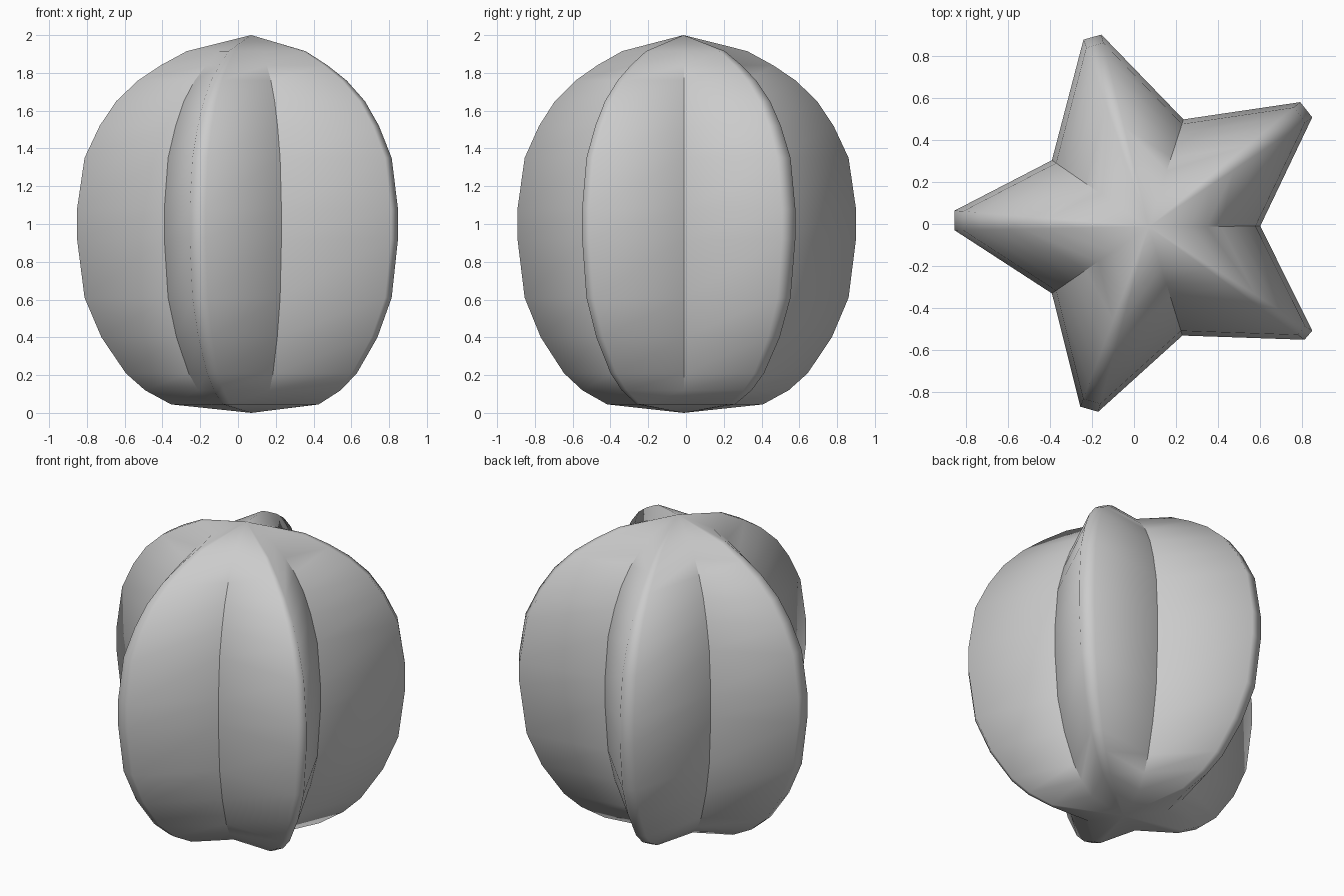
import bpy
import bmesh

cube = bpy.data.objects.get("Cube")
if cube:
    bpy.data.objects.remove(cube, do_unlink=True)

# Single grey skin colour
skin = bpy.data.materials.new("plain_grey")
skin.use_nodes = True
colour = (0.6, 0.6, 0.6, 1)
skin.diffuse_color = colour
skin.node_tree.nodes["Principled BSDF"].inputs["Base Color"].default_value = colour

# Star cross-section at the widest height: valley, then the two corners of a rib tip
axis_x, axis_y = 0.07, -0.013
star = [
    (0.6, -0.01), (0.847, 0.507), (0.79, 0.579),
    (0.235, 0.497), (-0.155, 0.9), (-0.24, 0.876),
    (-0.39, 0.303), (-0.852, 0.064), (-0.852, -0.03),
    (-0.39, -0.33), (-0.255, -0.868), (-0.17, -0.892),
    (0.23, -0.53), (0.81, -0.55), (0.847, -0.507),
]

# Height and width of each ring, from bottom to top
rings = [
    (0.045, 0.46), (0.12, 0.61), (0.21, 0.72), (0.4, 0.86), (0.61, 0.957),
    (0.92, 1), (1.08, 1), (1.35, 0.957), (1.52, 0.87), (1.65, 0.775),
    (1.76, 0.65), (1.84, 0.52), (1.915, 0.37),
]


def make_ring(bm, z, width):
    return [bm.verts.new((axis_x + (x - axis_x) * width,
                          axis_y + (y - axis_y) * width, z)) for x, y in star]


bm = bmesh.new()
levels = [make_ring(bm, z, width) for z, width in rings]
bottom = bm.verts.new((axis_x, axis_y, 0))
top = bm.verts.new((axis_x, axis_y, 2))
count = len(star)

# Ribbed sides and the fans that close both ends
for i in range(count):
    j = (i + 1) % count
    for low, high in zip(levels, levels[1:]):
        bm.faces.new((low[i], low[j], high[j], high[i]))
    bm.faces.new((bottom, levels[0][j], levels[0][i]))
    bm.faces.new((top, levels[-1][i], levels[-1][j]))

for face in bm.faces:
    face.smooth = True

# Crisp valleys that fade out towards the ends
for low, high in zip(levels[1:-2], levels[2:-1]):
    for i in range(0, count, 3):
        bm.edges.get((low[i], high[i])).smooth = False

bmesh.ops.recalc_face_normals(bm, faces=bm.faces)
mesh = bpy.data.meshes.new("ribbed_fruit")
bm.to_mesh(mesh)
bm.free()
mesh.materials.append(skin)
fruit = bpy.data.objects.new("ribbed_fruit", mesh)
bpy.context.collection.objects.link(fruit)
